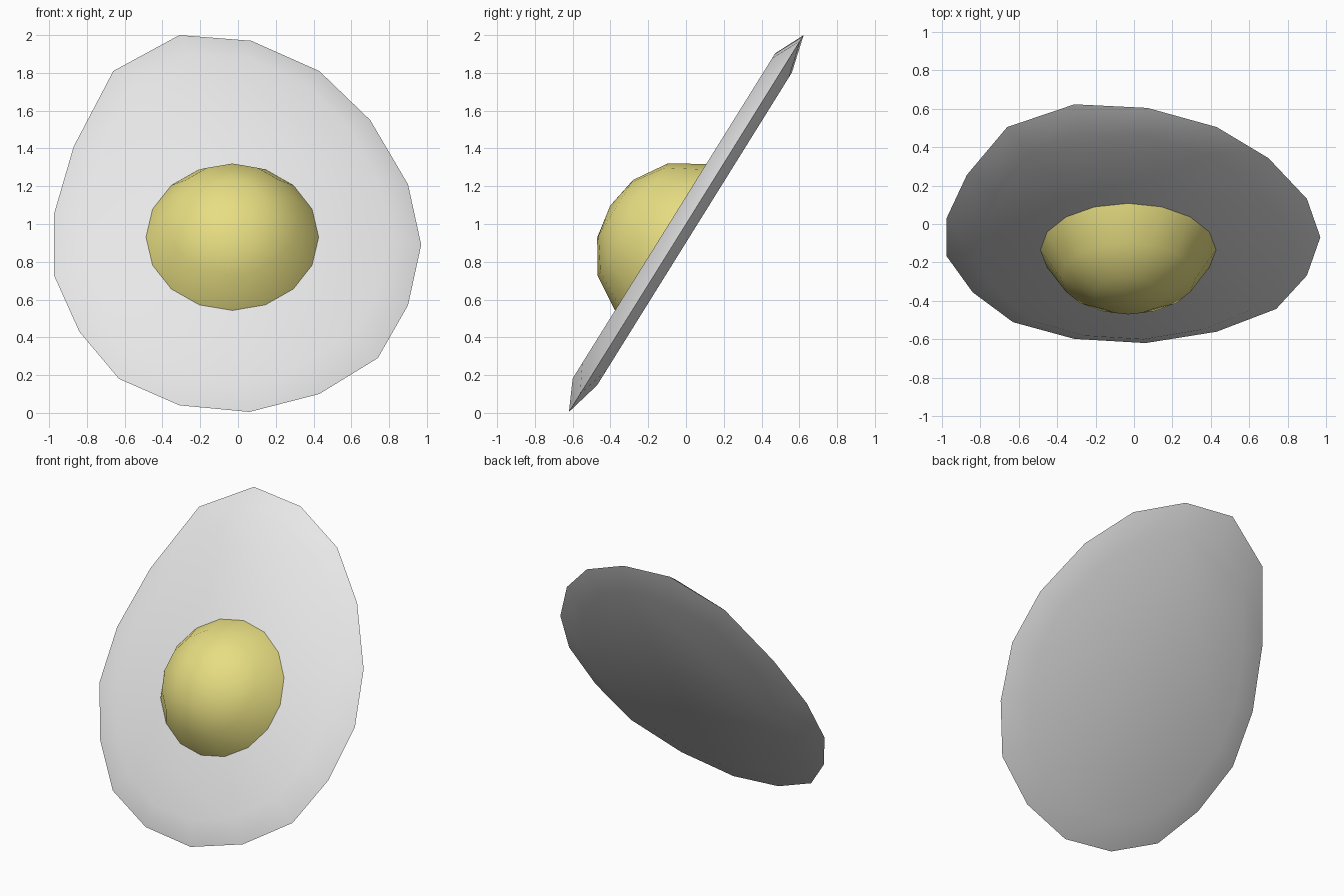
import bpy, bmesh, math
from mathutils import Matrix, Vector

if "Cube" in bpy.data.objects:
    bpy.data.objects.remove(bpy.data.objects["Cube"])

# Tilted slab frame: local x across, local y up the slope, local z out of the cut face
TILT = math.radians(58.08)
FRAME = Matrix.Translation((0, 0, 1)) @ Matrix.Rotation(TILT, 4, 'X')


def material(name, color):
    m = bpy.data.materials.new(name)
    m.diffuse_color = (*color, 1)
    m.use_nodes = True
    m.node_tree.nodes["Principled BSDF"].inputs["Base Color"].default_value = m.diffuse_color
    return m


def loft(name, rings, mat, angle, cap_first=True, tip=None):
    """Bridge successive rings, capping the first and closing the last with a cap or tip."""
    bm = bmesh.new()
    loops = [[bm.verts.new(FRAME @ Vector(p)) for p in ring] for ring in rings]
    n = len(loops[0])
    for a, b in zip(loops, loops[1:]):
        for i in range(n):
            j = (i + 1) % n
            bm.faces.new((a[i], a[j], b[j], b[i]))
    if cap_first:
        bm.faces.new(loops[0])
    if tip:
        t = bm.verts.new(FRAME @ Vector(tip))
        for i in range(n):
            bm.faces.new((loops[-1][i], loops[-1][(i + 1) % n], t))
    else:
        bm.faces.new(loops[-1])
    bmesh.ops.recalc_face_normals(bm, faces=bm.faces)
    mesh = bpy.data.meshes.new(name)
    bm.to_mesh(mesh)
    bm.free()
    mesh.materials.append(mat)
    ob = bpy.data.objects.new(name, mesh)
    bpy.context.collection.objects.link(ob)
    bpy.context.view_layer.objects.active = ob
    ob.select_set(True)
    bpy.ops.object.shade_smooth_by_angle(angle=math.radians(angle))
    ob.select_set(False)
    return ob


white = material("egg white", (0.8, 0.8, 0.8))
yellow = material("yolk yellow", (0.9, 0.82, 0.25))

# Egg white: hand-cut outline (x, height), bevelled towards both faces
outline = [(-.31, 2), (-.66, 1.81), (-.87, 1.41), (-.975, 1.05), (-.975, .73),
           (-.84, .43), (-.63, .18), (-.31, .04), (.06, .005), (.43, .10),
           (.74, .29), (.90, .57), (.97, .89), (.90, 1.21), (.70, 1.55),
           (.43, 1.81), (.07, 1.97)]
rim = [(x, (z - 1) / math.sin(TILT)) for x, z in outline]


def ring(sx, sy, h):
    return [(x * sx, y * sy, h) for x, y in rim]


loft("egg_white", [ring(.81, .83, -.052), ring(1, 1, 0), ring(.83, .863, .077)], white, 60)

# Yolk: shallow dome on the cut face
CX, CY, BASE, SIDES = -.03, -.13, .077, 16
dome = [(.457, 0), (.35, .175), (.18, .284)]
loft("yolk", [[(CX + r * math.sin(2 * math.pi * i / SIDES),
                CY + r * math.cos(2 * math.pi * i / SIDES), BASE + h)
               for i in range(SIDES)] for r, h in dome],
     yellow, 60, tip=(CX, CY, BASE + .315))
